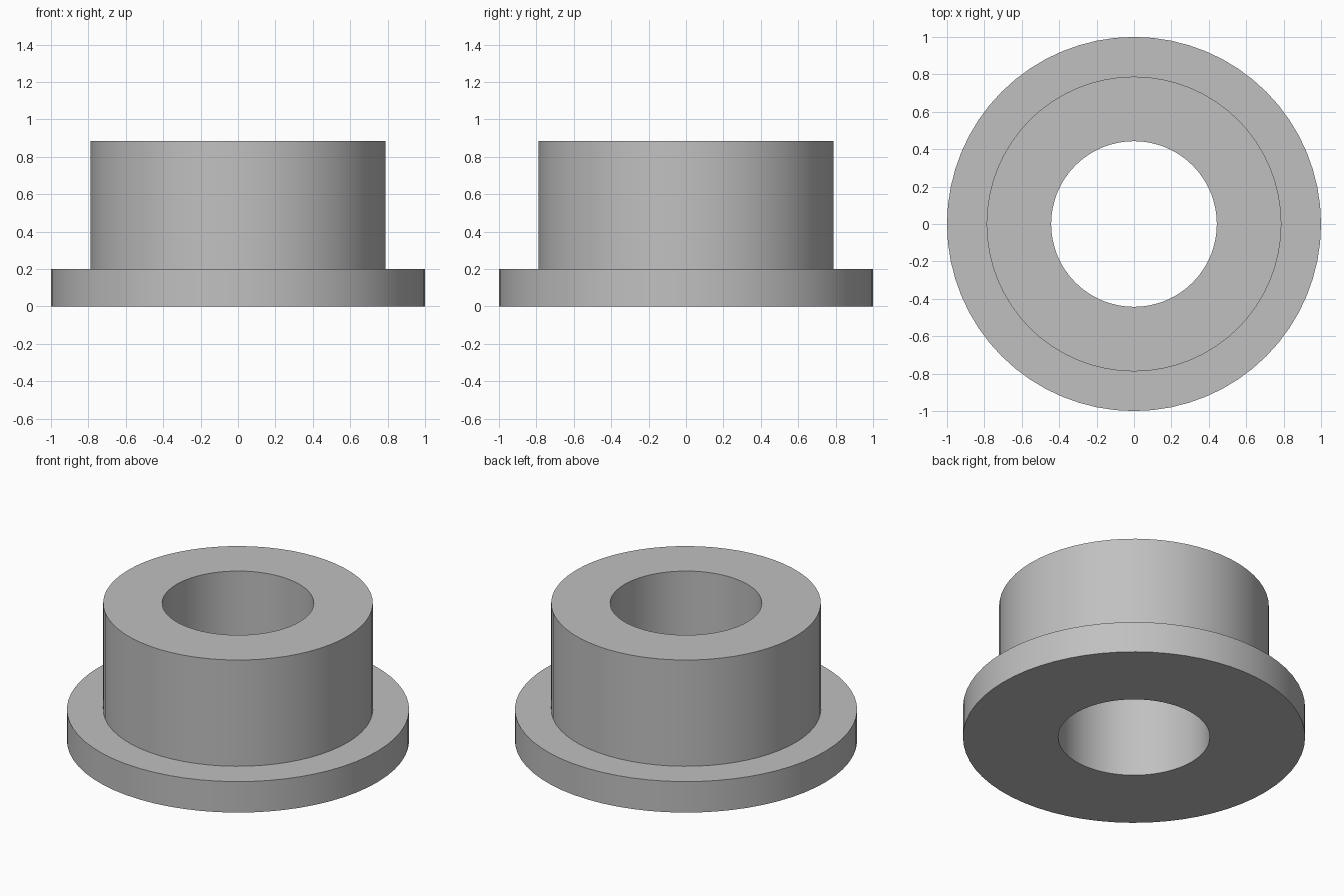
import bpy
import bmesh
from math import tau
from mathutils import Matrix, Vector

cube = bpy.data.objects.get("Cube")
if cube:
    bpy.data.objects.remove(cube, do_unlink=True)

SIDES = 64
BORE, SLEEVE, FLANGE = 0.443, 0.788, 1.0
FLANGE_TOP, TOP = 0.2, 0.885

# Plain grey material
grey = bpy.data.materials.new("light_grey")
grey.use_nodes = True
colour = (0.53, 0.53, 0.53, 1)
grey.diffuse_color = colour
grey.node_tree.nodes["Principled BSDF"].inputs["Base Color"].default_value = colour

# Closed cross-section of the flanged bushing, as radius and height
profile = [(BORE, 0), (FLANGE, 0), (FLANGE, FLANGE_TOP),
           (SLEEVE, FLANGE_TOP), (SLEEVE, TOP), (BORE, TOP)]

# Revolve the section around the vertical axis
bm = bmesh.new()
verts = [bm.verts.new((r, 0, z)) for r, z in profile]
edges = [bm.edges.new((v, verts[i - 1])) for i, v in enumerate(verts)]
bmesh.ops.spin(bm, geom=verts + edges, cent=(0, 0, 0), axis=(0, 0, 1),
               angle=tau, steps=SIDES, use_merge=True)
bmesh.ops.remove_doubles(bm, verts=bm.verts, dist=0.0001)
bmesh.ops.recalc_face_normals(bm, faces=bm.faces)

mesh = bpy.data.meshes.new("flanged_bushing")
bm.to_mesh(mesh)
bm.free()
mesh.materials.append(grey)
bushing = bpy.data.objects.new("flanged_bushing", mesh)
bpy.context.collection.objects.link(bushing)

# Smooth round walls with crisp rims
bpy.ops.object.select_all(action="DESELECT")
bushing.select_set(True)
bpy.context.view_layer.objects.active = bushing
bpy.ops.object.shade_smooth_by_angle()
